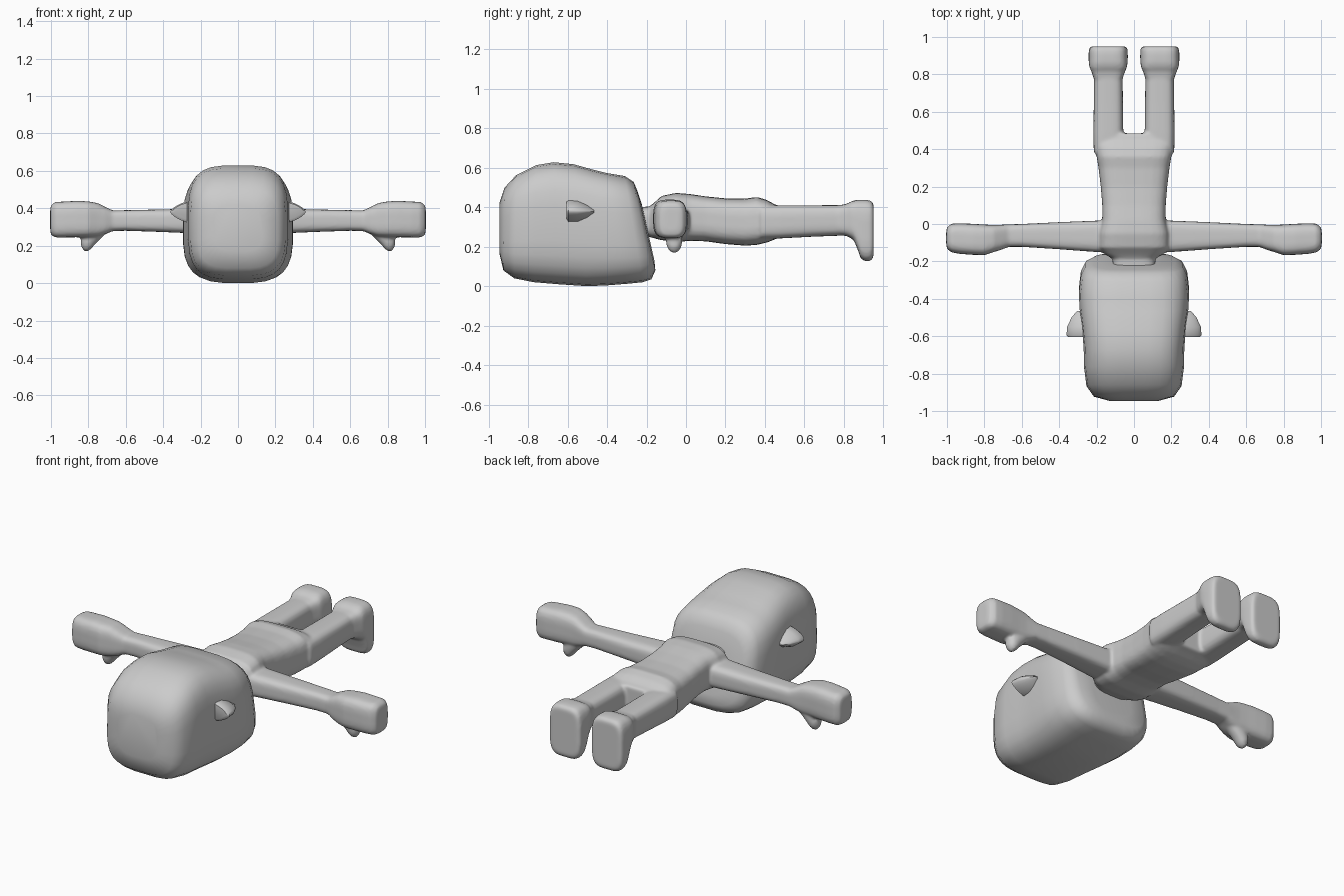
import bpy, bmesh, math
from mathutils import Vector


def ring(c, u, v, n, count=28):
    """Rounded-square cross-section around c spanned by half axes u and v."""
    pts = []
    for i in range(count):
        a = 2 * math.pi * (i + 0.5) / count
        ca, sa = math.cos(a), math.sin(a)
        pts.append(c + u * math.copysign(abs(ca) ** (2 / n), ca)
                     + v * math.copysign(abs(sa) ** (2 / n), sa))
    return pts


def loft(bm, rings):
    """Skin a closed tube over the rings."""
    vs = [[bm.verts.new(p) for p in r] for r in rings]
    k = len(vs[0])
    for a, b in zip(vs, vs[1:]):
        for i in range(k):
            bm.faces.new((a[i], a[(i + 1) % k], b[(i + 1) % k], b[i]))
    bm.faces.new(vs[0])
    bm.faces.new(vs[-1])


def along_y(bm, secs, n, x=0.0):
    """Sections: lower y, lower z, upper y, upper z, half width."""
    out = []
    for y0, z0, y1, z1, w in secs:
        lo, hi = Vector((x, y0, z0)), Vector((x, y1, z1))
        out.append(ring((lo + hi) / 2, Vector((w, 0, 0)), (hi - lo) / 2, n))
    loft(bm, out)


def along_x(bm, secs, n, s):
    """Sections: x, y min, y max, z min, z max."""
    out = []
    for x, y0, y1, z0, z1 in secs:
        out.append(ring(Vector((s * x, (y0 + y1) / 2, (z0 + z1) / 2)),
                        Vector((0, (y1 - y0) / 2, 0)), Vector((0, 0, (z1 - z0) / 2)), n))
    loft(bm, out)


def finish(bm, name, angle=60):
    bmesh.ops.recalc_face_normals(bm, faces=bm.faces)
    me = bpy.data.meshes.new(name)
    bm.to_mesh(me)
    bm.free()
    ob = bpy.data.objects.new(name, me)
    bpy.context.collection.objects.link(ob)
    bpy.ops.object.select_all(action='DESELECT')
    ob.select_set(True)
    bpy.context.view_layer.objects.active = ob
    bpy.ops.object.shade_smooth_by_angle(angle=math.radians(angle))
    return ob


# Head: crown towards -y, face down, slanted jaw end
bm = bmesh.new()
along_y(bm, [
    (-.946, .17, -.946, .42, .13), (-.925, .08, -.92, .50, .215),
    (-.87, .04, -.86, .565, .255), (-.77, .02, -.76, .615, .268),
    (-.65, .01, -.67, .63, .27), (-.50, .0, -.57, .62, .28),
    (-.40, .004, -.47, .592, .293), (-.30, .012, -.40, .575, .295),
    (-.22, .02, -.31, .56, .285), (-.175, .035, -.265, .53, .262),
    (-.155, .08, -.245, .48, .22), (-.16, .13, -.225, .42, .13)], 3.5)
finish(bm, "head")

# Ears: small pointed wedges
for s, side in ((1, "right"), (-1, "left")):
    bm = bmesh.new()
    along_y(bm, [(-.605, .34, -.605, .43, .09), (-.595, .325, -.595, .437, .102),
                 (-.55, .325, -.55, .435, .098), (-.50, .345, -.50, .415, .075),
                 (-.465, .37, -.465, .39, .045)], 1.5, s * .26)
    finish(bm, side + "_ear", 40)

# Body: torso and neck
bm = bmesh.new()
along_y(bm, [
    (-.26, .26, -.26, .40, .11), (-.185, .25, -.185, .405, .115),
    (-.165, .245, -.16, .425, .155), (-.13, .235, -.125, .458, .187),
    (-.05, .225, -.05, .474, .187), (.02, .23, .02, .468, .17),
    (.10, .228, .10, .456, .17), (.20, .214, .20, .446, .178),
    (.30, .206, .30, .445, .19), (.36, .21, .36, .453, .20),
    (.41, .222, .41, .438, .207), (.45, .238, .45, .415, .212),
    (.485, .25, .485, .405, .212)], 3.6)

for s in (1, -1):
    # Legs with feet whose toes point down
    along_y(bm, [(.38, .24, .38, .41, .078), (.48, .243, .48, .411, .080),
                 (.65, .252, .65, .411, .078), (.79, .257, .79, .412, .076)],
            3.5, s * .137)
    along_y(bm, [(.77, .262, .77, .41, .074), (.815, .255, .815, .418, .09),
                 (.85, .235, .835, .43, .101), (.872, .18, .86, .438, .104),
                 (.885, .14, .88, .439, .105), (.91, .126, .91, .439, .105),
                 (.938, .13, .935, .435, .103), (.950, .15, .950, .42, .092)],
            4, s * .138)
    # Arms with mitten hands
    along_x(bm, [(.10, -.155, .02, .26, .41), (.20, -.15, .018, .264, .40),
                 (.40, -.135, .01, .273, .394), (.60, -.122, .0, .28, .390),
                 (.67, -.122, -.002, .278, .388), (.71, -.138, -.004, .262, .408),
                 (.75, -.15, -.005, .25, .428), (.80, -.167, -.003, .247, .437),
                 (.86, -.165, .001, .245, .440), (.93, -.160, .004, .244, .436),
                 (.975, -.152, .002, .244, .434), (.998, -.135, -.015, .255, .42),
                 (1.004, -.115, -.035, .28, .40)], 3.6, s)
    # Thumbs
    thumb = []
    for x, z, r in ((.72, .30, .035), (.765, .265, .042), (.795, .235, .042),
                    (.812, .21, .039), (.822, .188, .027), (.826, .178, .012)):
        d = Vector((s * .7, 0, .7))
        thumb.append(ring(Vector((s * x, -.06, z)), d * r, Vector((0, r, 0)), 2.2, 16))
    loft(bm, thumb)

# Fuse the limbs into one continuous skin
body = finish(bm, "body")
m = body.modifiers.new("fuse", 'REMESH')
m.mode = 'VOXEL'
m.voxel_size = 0.009
m.use_smooth_shade = True
m = body.modifiers.new("soften", 'SMOOTH')
m.factor = 0.5
m.iterations = 5
